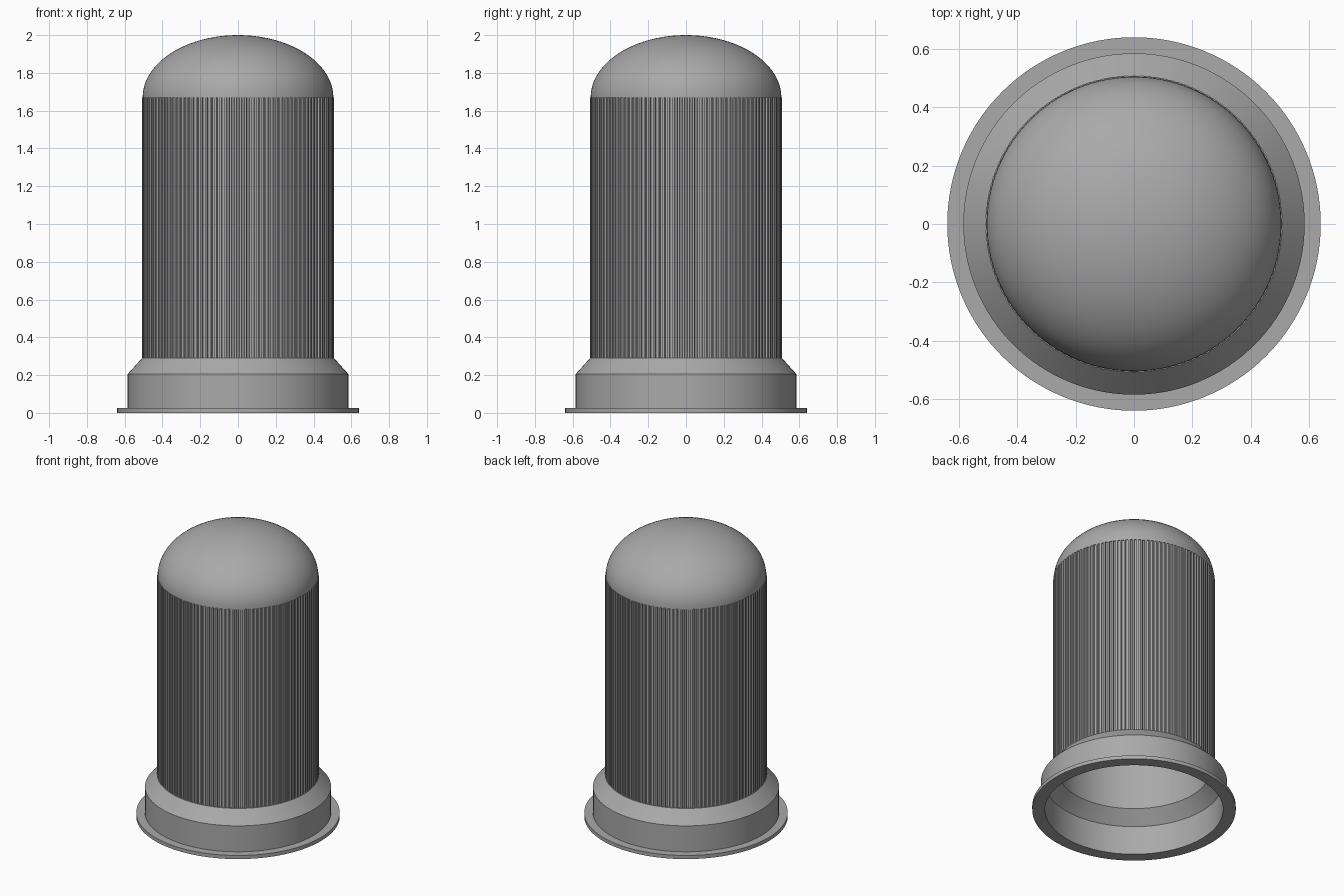
import bpy
import bmesh
from math import cos, sin, pi, tau, radians

if "Cube" in bpy.data.objects:
    bpy.data.objects.remove(bpy.data.objects["Cube"], do_unlink=True)

RIBS = 120
GROOVE, CREST = 0.498, 0.508

grey = bpy.data.materials.new("plain grey")
grey.use_nodes = True
colour = (0.4, 0.4, 0.4, 1)
grey.diffuse_color = colour
grey.node_tree.nodes["Principled BSDF"].inputs["Base Color"].default_value = colour


def lathe(name, rows, angles, closed=False):
    """Sweep rows round z; each row is (radius function of column, height)."""
    bm = bmesh.new()
    rings = [[bm.verts.new((r(i) * cos(a), r(i) * sin(a), z))
              for i, a in enumerate(angles)] for r, z in rows]
    pairs = list(zip(rings, rings[1:]))
    if closed:
        pairs.append((rings[-1], rings[0]))
    n = len(angles)
    for low, high in pairs:
        for i in range(n):
            j = (i + 1) % n
            bm.faces.new((low[i], low[j], high[j], high[i]))
    bmesh.ops.remove_doubles(bm, verts=bm.verts, dist=0.00001)
    bmesh.ops.recalc_face_normals(bm, faces=bm.faces)
    mesh = bpy.data.meshes.new(name)
    bm.to_mesh(mesh)
    bm.free()
    mesh.materials.append(grey)
    ob = bpy.data.objects.new(name, mesh)
    bpy.context.collection.objects.link(ob)
    bpy.ops.object.select_all(action="DESELECT")
    ob.select_set(True)
    bpy.context.view_layer.objects.active = ob
    bpy.ops.object.shade_smooth_by_angle(angle=radians(25))
    return ob


def const(r):
    return lambda i: r


def dome(radius, base, top, steps=20):
    """Quarter ellipse from the rim to the pole."""
    return [(radius * cos(pi / 2 * k / steps),
             base + (top - base) * sin(pi / 2 * k / steps))
            for k in range(steps + 1)]


# Hollow shell: flange, collar, shoulder, wall and dome, then the inside
outside = [(0.56, 0), (0.64, 0), (0.64, 0.025), (0.585, 0.025),
           (0.585, 0.205), (0.508, 0.29), (GROOVE, 0.29), (GROOVE, 1.67)]
inside = [(0.56, 0), (0.56, 0.2), (0.48, 0.285)]
profile = (inside[::-1] + outside[1:] + dome(0.505, 1.67, 2.0))
profile = dome(0.48, 1.67, 1.975)[::-1] + profile
even = [tau * k / 128 for k in range(128)]
lathe("shell", [(const(r), z) for r, z in profile], even)

# Fine square ribs round the wall: groove, groove, crest, crest per pitch
pitch = tau / RIBS
rib_angles = [(k + f) * pitch for k in range(RIBS)
              for f in (-0.22, 0.22, 0.3, 0.7)]


def toothed(i):
    return CREST if i % 4 > 1 else GROOVE + 0.001


rib_rows = [(const(0.49), 0.29), (toothed, 0.29),
            (toothed, 1.67), (const(0.49), 1.67)]
lathe("grip_ribs", rib_rows, rib_angles, closed=True)
